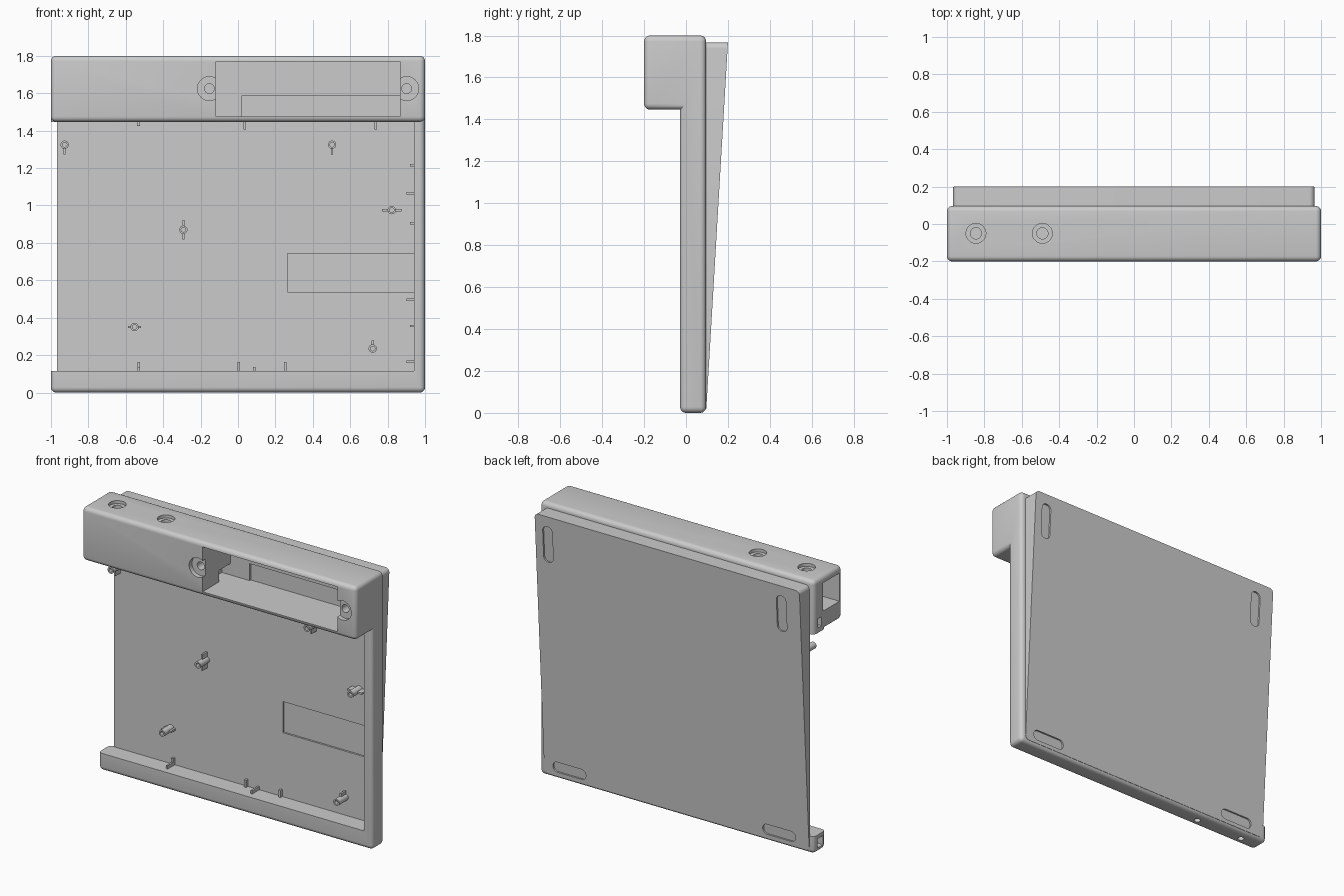
import bpy, bmesh, math
from mathutils import Matrix

if "Cube" in bpy.data.objects:
    bpy.data.objects.remove(bpy.data.objects["Cube"], do_unlink=True)

grey = bpy.data.materials.new("plain grey")
grey.use_nodes = True
grey.diffuse_color = (0.6, 0.6, 0.6, 1)
grey.node_tree.nodes["Principled BSDF"].inputs["Base Color"].default_value = (0.6, 0.6, 0.6, 1)

FLOOR = 0.09    # y of the tray floor
BACK = 0.096    # y of the back of the tray


def finish(name, bm):
    bmesh.ops.recalc_face_normals(bm, faces=bm.faces)
    mesh = bpy.data.meshes.new(name)
    bm.to_mesh(mesh)
    bm.free()
    mesh.materials.append(grey)
    ob = bpy.data.objects.new(name, mesh)
    bpy.context.collection.objects.link(ob)
    return ob


def box(name, x, y, z):
    bm = bmesh.new()
    bmesh.ops.create_cube(bm, size=1)
    for v in bm.verts:
        v.co = [r[0] if c < 0 else r[1] for c, r in zip(v.co, (x, y, z))]
    return finish(name, bm)


def cylinder(name, centre, radius, length, axis="Y"):
    bm = bmesh.new()
    turn = Matrix.Rotation(math.pi / 2, 4, "X") if axis == "Y" else Matrix.Identity(4)
    bmesh.ops.create_cone(bm, cap_ends=True, segments=32, radius1=radius, radius2=radius,
                          depth=length, matrix=Matrix.Translation(centre) @ turn)
    return finish(name, bm)


def prism(name, x, z, r, front, back):
    """Rounded rectangle in x and z, with front and back depth as functions of z."""
    outline = []
    corners = [(x[1] - r, z[1] - r), (x[0] + r, z[1] - r), (x[0] + r, z[0] + r), (x[1] - r, z[0] + r)]
    for i, (cx, cz) in enumerate(corners):
        for k in range(9):
            a = (i + k / 8) * math.pi / 2
            outline.append((cx + r * math.cos(a), cz + r * math.sin(a)))
    bm = bmesh.new()
    loops = [[bm.verts.new((px, f(pz), pz)) for px, pz in outline] for f in (front, back)]
    for loop in loops:
        bm.faces.new(loop)
    for i in range(len(outline)):
        j = (i + 1) % len(outline)
        bm.faces.new((loops[0][i], loops[0][j], loops[1][j], loops[1][i]))
    return finish(name, bm)


def cut(target, cutters):
    bpy.context.view_layer.objects.active = target
    for c in cutters:
        m = target.modifiers.new("cut", "BOOLEAN")
        m.operation, m.solver, m.object = "DIFFERENCE", "EXACT", c
        bpy.ops.object.modifier_apply(modifier=m.name)


def discard(obs):
    for o in obs:
        bpy.data.objects.remove(o, do_unlink=True)


def smooth(ob):
    bpy.ops.object.select_all(action="DESELECT")
    ob.select_set(True)
    bpy.context.view_layer.objects.active = ob
    bpy.ops.object.shade_smooth_by_angle(angle=math.radians(35))


# Tray body: L-shaped section with all outer edges rounded
section = [(-0.028, 0), (BACK, 0), (BACK, 1.8), (-0.2, 1.8), (-0.2, 1.447), (-0.028, 1.447)]
bm = bmesh.new()
ends = [[bm.verts.new((x, y, z)) for y, z in section] for x in (-1, 1)]
for e in ends:
    bm.faces.new(e)
for i in range(6):
    j = (i + 1) % 6
    bm.faces.new((ends[0][i], ends[0][j], ends[1][j], ends[1][i]))
bmesh.ops.recalc_face_normals(bm, faces=bm.faces)
bm.normal_update()
bmesh.ops.bevel(bm, geom=[e for e in bm.edges if e.is_convex], offset=0.028,
                offset_type="OFFSET", segments=5, profile=0.5, affect="EDGES")
body = finish("tray_body", bm)


# Wedge on the back, starting inside the thin floor of the tray
def slope(z):
    return BACK + 0.001 + (z - 0.02) / 1.747 * 0.103


wedge = prism("back_wedge", (-0.967, 0.965), (0.02, 1.767), 0.028, lambda z: 0.093, slope)

# Openings that reach into the wedge as well
deep = [
    box("bay_recess", (0.022, 0.865), (0, FLOOR + 0.012), (1.475, 1.587)),
    box("floor_recess", (0.265, 0.94), (0, FLOOR + 0.012), (0.537, 0.742)),
]
# Slots for four feet
deep += [prism("foot_slot", x, z, 0.033, lambda q: slope(q) - 0.011, lambda q: 0.4)
         for x, z in (((0.84, 0.91), (1.46, 1.7)), ((-0.865, -0.795), (1.46, 1.7)),
                      ((0.66, 0.9), (0.045, 0.113)), ((-0.87, -0.63), (0.045, 0.113)))]

# Openings in the tray body
cutters = [
    box("tray_space", (-1.1, 0.94), (-0.1, FLOOR), (0.115, 1.447)),
    box("open_side", (-1.1, -0.967), (-0.1, 0.2), (0.115, 1.447)),
    box("bay", (-0.118, 0.865), (-0.3, FLOOR), (1.475, 1.77)),
    box("bay_notch", (-0.18, -0.1), (-0.03, FLOOR), (1.475, 1.55)),
    box("end_pocket", (-1.1, -0.25), (-0.17, 0.0), (1.57, 1.755)),
    box("upper_end_slot", (-1.1, -0.4), (0.015, 0.055), (1.48, 1.54)),
    box("lower_end_slot", (-1.1, -0.4), (0.0, 0.06), (0.03, 0.09)),
]
for x in (-0.845, -0.49):
    cutters += [cylinder("top_sink", (x, -0.05, 1.81), 0.053, 0.06, "Z"),
                cylinder("top_hole", (x, -0.05, 1.76), 0.03, 0.1, "Z"),
                cylinder("bottom_hole", (x, 0.03, 0.02), 0.02, 0.08, "Z")]
for x in (-0.153, 0.902):
    cutters += [cylinder("tab_sink", (x, -0.2, 1.625), 0.064, 0.06),
                cylinder("tab_hole", (x, -0.16, 1.625), 0.026, 0.1)]
cut(body, cutters + deep)
cut(wedge, deep)
discard(cutters + deep)
smooth(body)
smooth(wedge)

# Hollow standoffs with low stiffening ribs pointing in the listed directions
up, down, left, right = (0, 1), (0, -1), (1, 0), (-1, 0)
standoffs = [(-0.927, 1.325, 0.053, (down,)), (0.503, 1.325, 0.053, (down,)),
             (0.822, 0.975, 0.053, (left, right)), (-0.292, 0.87, 0.053, (up, down)),
             (-0.553, 0.35, 0.035, (left, right)), (0.72, 0.235, 0.043, (up,))]
for x, z, reach, ways in standoffs:
    post = cylinder("standoff", (x, 0.046, z), 0.022, 0.1)
    hole = cylinder("standoff_hole", (x, 0.0, z), 0.012, 0.09)
    cut(post, [hole])
    discard([hole])
    smooth(post)
    for dx, dz in ways:
        xs = sorted((x + dx * 0.016, x + dx * reach)) if dx else (x - 0.006, x + 0.006)
        zs = sorted((z + dz * 0.016, z + dz * reach)) if dz else (z - 0.006, z + 0.006)
        box("standoff_rib", xs, (0.04, FLOOR + 0.003), zs)

# Locating ribs along the wall and the two bars
for z in (1.065, 0.495, 0.165):
    box("wall_rib", (0.9, 0.945), (0.07, 0.093), (z - 0.007, z + 0.007))
for z in (1.215, 0.905, 0.355):
    box("wall_pin", (0.92, 0.945), (0.015, 0.093), (z - 0.006, z + 0.006))
for x in (-0.53, 0.003, 0.253):
    box("lower_rib", (x - 0.007, x + 0.007), (0.07, 0.093), (0.11, 0.162))
for x in (-0.53, 0.087):
    box("lower_pin", (x - 0.006, x + 0.006), (0.015, 0.093), (0.11, 0.137))
for x in (0.037, 0.737):
    box("upper_rib", (x - 0.007, x + 0.007), (0.07, 0.093), (1.407, 1.455))
box("upper_pin", (-0.539, -0.525), (0.015, 0.093), (1.425, 1.455))
